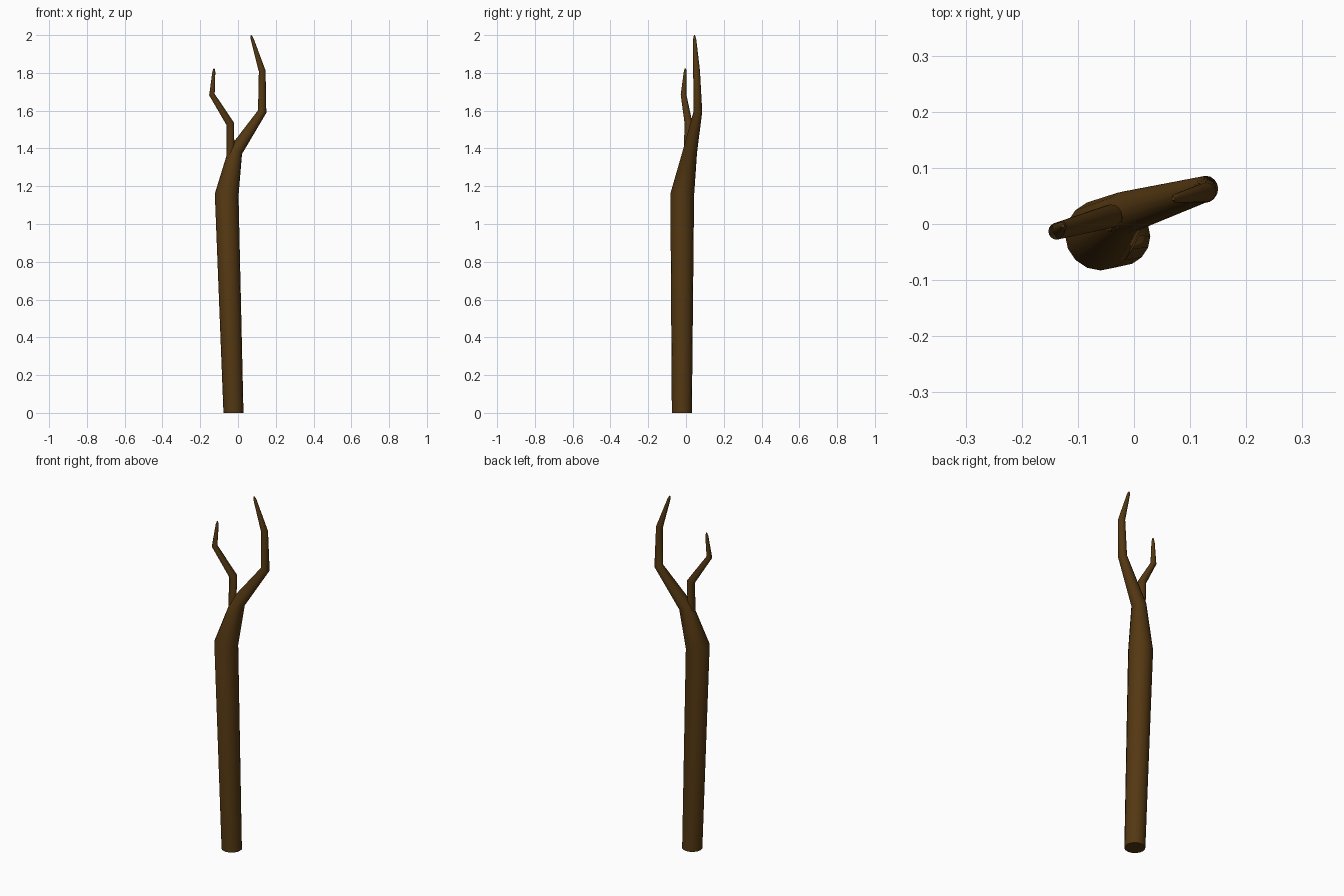
import bpy, bmesh, math
from mathutils import Vector

if "Cube" in bpy.data.objects:
    bpy.data.objects.remove(bpy.data.objects["Cube"])

bark = bpy.data.materials.new("dark brown bark")
bark.diffuse_color = (0.088, 0.039, 0.006, 1)
bark.use_nodes = True
bark.node_tree.nodes["Principled BSDF"].inputs["Base Color"].default_value = bark.diffuse_color
SIDES = 16


def limb(name, nodes):
    """Tapered tube through (x, y, z, radius) nodes, mitred at each bend."""
    bm = bmesh.new()
    pts = [Vector(n[:3]) for n in nodes]
    rings = []
    for i, (p, n) in enumerate(zip(pts, nodes)):
        t = Vector((0, 0, 1))                      # flat cut at the foot
        if 0 < i < len(pts) - 1:
            t = (p - pts[i - 1]).normalized() + (pts[i + 1] - p).normalized()
        elif i:
            t = p - pts[i - 1]
        t.normalize()
        u = Vector((0, 1, 0)).cross(t).normalized()
        v = t.cross(u)
        rings.append([bm.verts.new(p + n[3] * (u * math.cos(a) + v * math.sin(a)))
                      for a in (2 * math.pi * k / SIDES for k in range(SIDES))])
    for a, b in zip(rings, rings[1:]):
        for k in range(SIDES):
            j = (k + 1) % SIDES
            bm.faces.new((a[k], a[j], b[j], b[k]))
    bm.faces.new(rings[0][::-1])
    bm.faces.new(rings[-1])
    me = bpy.data.meshes.new(name)
    bm.to_mesh(me)
    bm.free()
    me.materials.append(bark)
    ob = bpy.data.objects.new(name, me)
    bpy.context.collection.objects.link(ob)
    bpy.ops.object.select_all(action='DESELECT')
    ob.select_set(True)
    bpy.context.view_layer.objects.active = ob
    bpy.ops.object.shade_smooth_by_angle(angle=math.radians(50))


# Trunk sweeping into the taller branch
limb("trunk", [(-0.024, -0.022, 0, 0.053), (-0.060, -0.020, 1.155, 0.063),
               (-0.014, 0.021, 1.385, 0.038), (0.128, 0.063, 1.595, 0.023),
               (0.128, 0.056, 1.81, 0.018), (0.075, 0.046, 1.98, 0.008),
               (0.070, 0.045, 1.999, 0.003)])

# Shorter side branch, rooted inside the trunk
limb("side_branch", [(-0.040, 0.005, 1.28, 0.022), (-0.041, 0.014, 1.53, 0.021),
                     (-0.138, -0.013, 1.685, 0.015), (-0.128, -0.004, 1.805, 0.008),
                     (-0.127, -0.003, 1.824, 0.003)])
